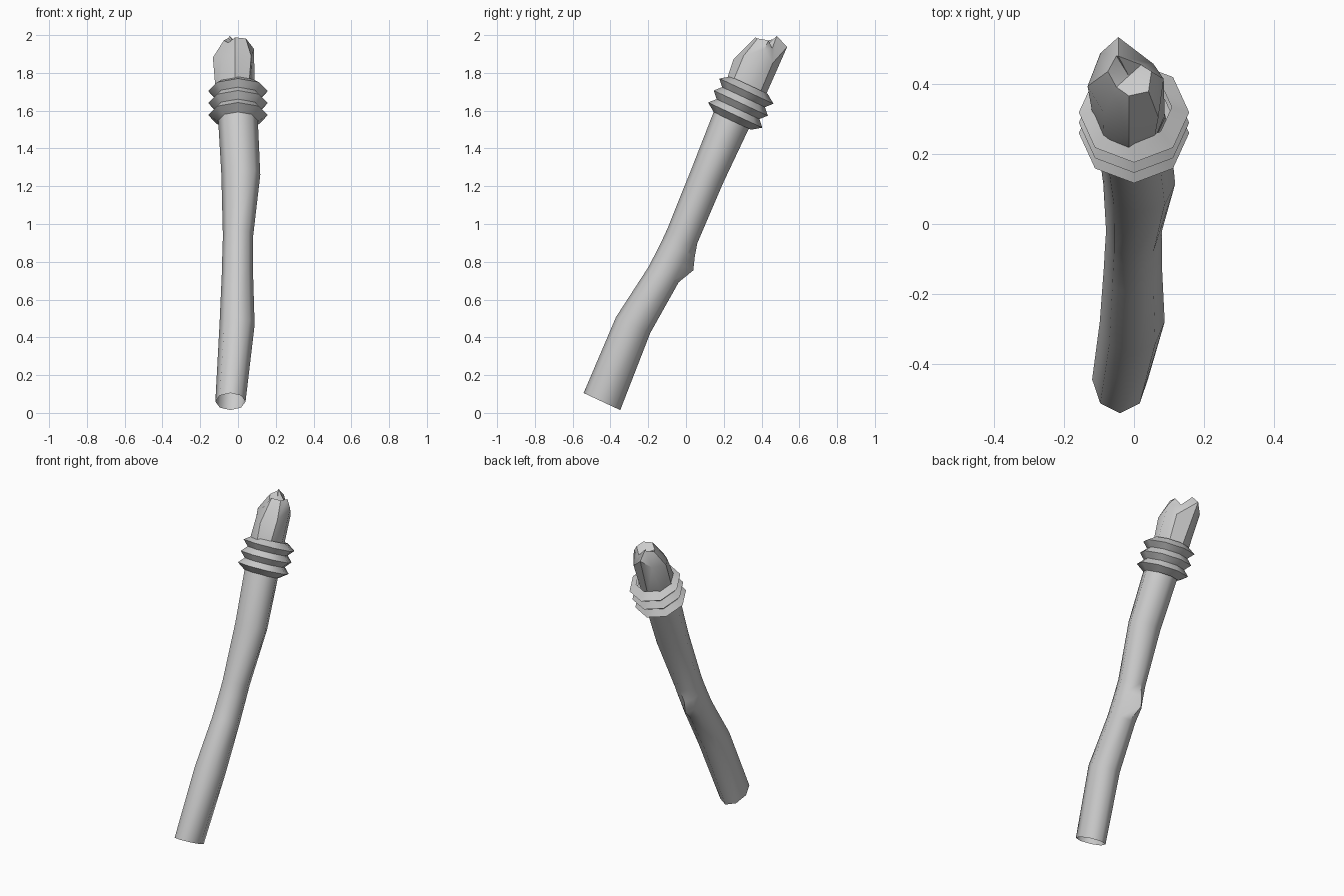
import bpy, bmesh, math
from mathutils import Vector

cube = bpy.data.objects.get("Cube")
if cube:
    bpy.data.objects.remove(cube)

SIDES = 8
LEAN = math.radians(25)
UP = Vector((0, math.sin(LEAN), math.cos(LEAN)))
BACK = Vector((0, math.cos(LEAN), -math.sin(LEAN)))
RIGHT = Vector((1, 0, 0))

grey = bpy.data.materials.new("light_grey")
grey.use_nodes = True
grey.diffuse_color = (0.6, 0.6, 0.6, 1)
grey.node_tree.nodes["Principled BSDF"].inputs["Base Color"].default_value = (0.6, 0.6, 0.6, 1)


def ring(center, rx, rb):
    """Eight points around the leaning axis."""
    c = Vector(center)
    angles = [math.tau * i / SIDES for i in range(SIDES)]
    return [c + RIGHT * rx * math.cos(a) + BACK * rb * math.sin(a) for a in angles]


def loft(name, rings, tip=None, smooth=60):
    """Skin the rings with quads and optionally close the end to a point."""
    bm = bmesh.new()
    loops = [[bm.verts.new(p) for p in r] for r in rings]
    for low, high in zip(loops, loops[1:]):
        for i in range(SIDES):
            j = (i + 1) % SIDES
            bm.faces.new((low[i], low[j], high[j], high[i]))
    if tip:
        end = bm.verts.new(tip)
        for i in range(SIDES):
            bm.faces.new((loops[-1][i], loops[-1][(i + 1) % SIDES], end))
    mesh = bpy.data.meshes.new(name)
    bm.to_mesh(mesh)
    bm.free()
    mesh.materials.append(grey)
    obj = bpy.data.objects.new(name, mesh)
    bpy.context.collection.objects.link(obj)
    bpy.ops.object.select_all(action="DESELECT")
    obj.select_set(True)
    bpy.context.view_layer.objects.active = obj
    bpy.ops.object.shade_smooth_by_angle(angle=math.radians(smooth))


# Crooked shaft, open at the foot: centre, side radius, back radius
shaft = [ring(*r) for r in (
    ((-0.04, -0.445, 0.06), 0.08, 0.107),
    ((-0.005, -0.28, 0.465), 0.093, 0.10),
    ((-0.003, -0.12, 0.73), 0.083, 0.09),
    ((-0.002, -0.08, 0.81), 0.082, 0.088),
    ((-0.001, -0.05, 0.87), 0.081, 0.088),
    ((0, -0.02, 0.935), 0.08, 0.088),
    ((0.015, 0.115, 1.26), 0.103, 0.092),
    ((0, 0.24, 1.55), 0.105, 0.103),
    ((-0.01, 0.31, 1.70), 0.10, 0.103),
)]
# Knot on the back of the shaft
for level, push in ((3, 0.043), (4, 0.018)):
    shaft[level][2] += BACK * push - RIGHT * 0.02
    shaft[level][3] += BACK * push * 0.5
loft("shaft", shaft)

# Three-ridged binding
middle = Vector((0, 0.29, 1.64))
binding = []
for k in range(7):
    radius = 0.158 if k % 2 else 0.125
    if k in (0, 6):
        radius = 0.108
    binding.append(ring(middle + UP * (k - 3) * 0.035, radius, radius))
loft("binding", binding, smooth=50)

# Split, tapering head: height and radius at each corner
base = Vector((-0.015, 0.31, 1.70))
shoulder = ((0.25, 0.10), (0.2, 0.10), (0.31, 0.104), (0.25, 0.115),
            (0.2, 0.118), (0.17, 0.10), (0.13, 0.126), (0.17, 0.12))
crown = ((0.3, 0.065), (0.27, 0.05), (0.34, 0.03), (0.33, 0.05),
         (0.3, 0.06), (0.27, 0.05), (0.285, 0.07), (0.285, 0.08))


def jagged(corners):
    points = []
    for i, (h, r) in enumerate(corners):
        a = math.tau * i / SIDES
        points.append(base + UP * h + (RIGHT * math.cos(a) + BACK * math.sin(a)) * r)
    points[2] -= RIGHT * 0.03
    return points


loft("head", [ring(base, 0.103, 0.11), jagged(shoulder), jagged(crown)],
     tip=base + UP * 0.27, smooth=45)
